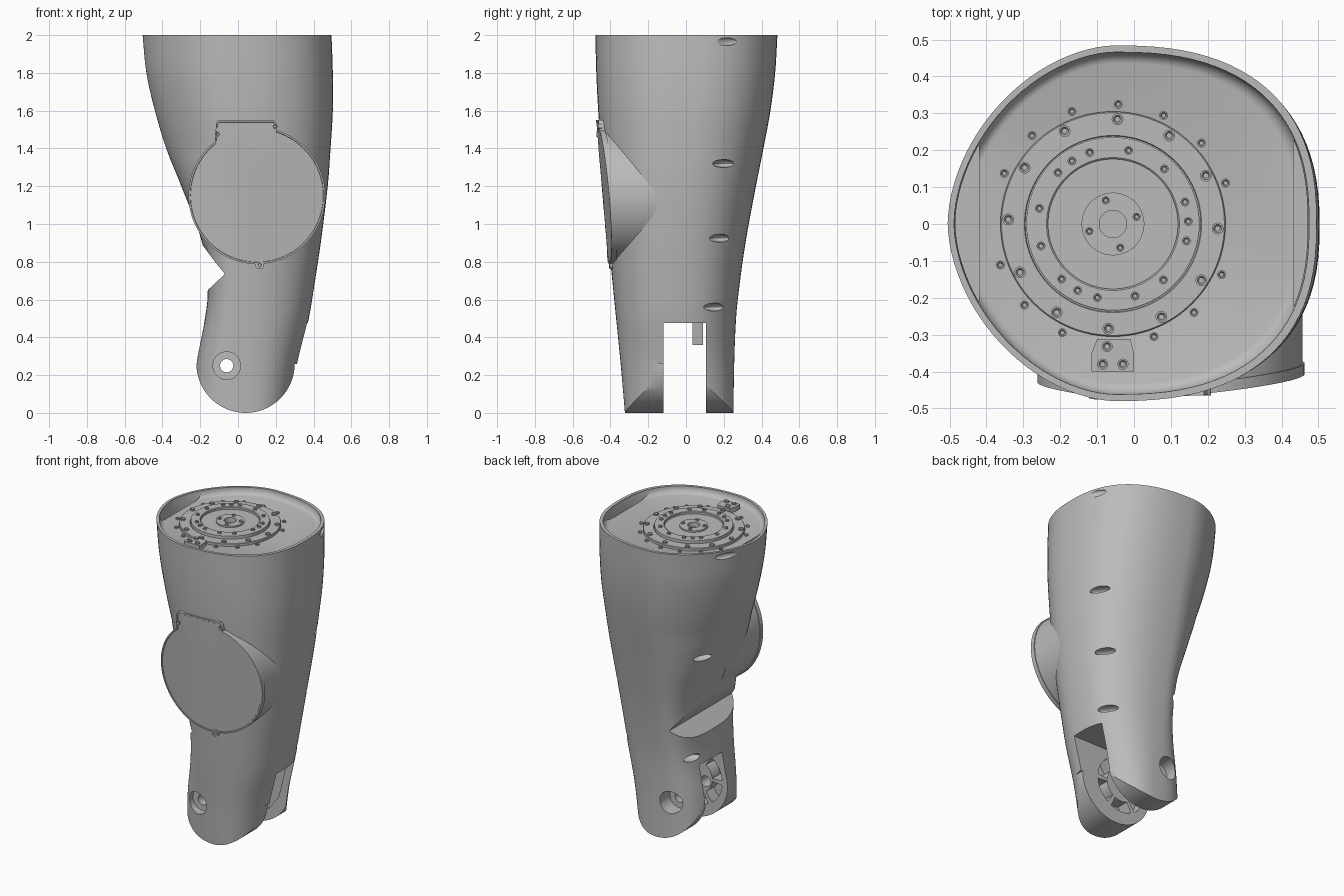
import bpy, bmesh
from math import cos, sin, pi, radians, copysign, hypot
from mathutils import Matrix

cube = bpy.data.objects.get("Cube")
if cube:
    bpy.data.objects.remove(cube)

grey = bpy.data.materials.new("plain grey")
grey.use_nodes = True
grey.diffuse_color = (0.5, 0.5, 0.5, 1)
grey.node_tree.nodes["Principled BSDF"].inputs["Base Color"].default_value = (0.5, 0.5, 0.5, 1)


# ---------- helpers ----------
def finish(bm, name):
    bmesh.ops.recalc_face_normals(bm, faces=bm.faces)
    mesh = bpy.data.meshes.new(name)
    bm.to_mesh(mesh)
    bm.free()
    mesh.materials.append(grey)
    ob = bpy.data.objects.new(name, mesh)
    bpy.context.collection.objects.link(ob)
    return ob


def loft(bm, rings):
    """Skin closed rings of points and cap both ends."""
    loops = [[bm.verts.new(p) for p in ring] for ring in rings]
    n = len(loops[0])
    for a, b in zip(loops, loops[1:]):
        for i in range(n):
            j = (i + 1) % n
            bm.faces.new((a[i], a[j], b[j], b[i]))
    bm.faces.new(loops[0][::-1])
    bm.faces.new(loops[-1])


def circle(cx, cy, r, n=48, start=0, end=360):
    steps = n if end - start == 360 else n + 1
    return [(cx + r * cos(radians(start + (end - start) * i / n)),
             cy + r * sin(radians(start + (end - start) * i / n))) for i in range(steps)]


def prism_y(name, pts, a, b):
    """Extrude an x-z outline along y."""
    bm = bmesh.new()
    loft(bm, [[(x, y, z) for x, z in pts] for y in (a, b)])
    return finish(bm, name)


def prism_z(name, pts, a, b):
    bm = bmesh.new()
    loft(bm, [[(x, y, z) for x, y in pts] for z in (a, b)])
    return finish(bm, name)


def smooth(ob, angle=32):
    bpy.ops.object.select_all(action='DESELECT')
    ob.select_set(True)
    bpy.context.view_layer.objects.active = ob
    bpy.ops.object.shade_smooth_by_angle(angle=radians(angle))


def cut(target, cutter):
    mod = target.modifiers.new("cut", 'BOOLEAN')
    mod.operation = 'DIFFERENCE'
    mod.solver = 'EXACT'
    mod.object = cutter
    cutter.hide_render = True
    bpy.context.view_layer.objects.active = target
    bpy.ops.object.modifier_apply(modifier=mod.name)
    bpy.data.objects.remove(cutter)


# ---------- body shape: height, left, right, front, back ----------
ROWS = [(-0.1, -0.25, 0.26, -0.315, 0.25), (0.25, -0.222, 0.315, -0.345, 0.255),
        (0.5, -0.175, 0.375, -0.37, 0.265), (0.65, -0.16, 0.4, -0.385, 0.28),
        (0.9, -0.19, 0.438, -0.41, 0.315), (1.2, -0.3, 0.475, -0.435, 0.37),
        (1.4, -0.38, 0.49, -0.45, 0.41), (1.6, -0.44, 0.502, -0.465, 0.447),
        (1.8, -0.485, 0.502, -0.475, 0.472), (2.0, -0.505, 0.495, -0.48, 0.484)]


def extents(z):
    k = max(i for i in range(len(ROWS) - 1) if ROWS[i][0] <= z)
    p, q = ROWS[k], ROWS[k + 1]
    o, r = ROWS[max(k - 1, 0)], ROWS[min(k + 2, len(ROWS) - 1)]
    h = q[0] - p[0]
    t = (z - p[0]) / h
    out = []
    for c in range(1, 5):
        m0 = (q[c] - o[c]) / (q[0] - o[0]) * h
        m1 = (r[c] - p[c]) / (r[0] - p[0]) * h
        out.append(p[c] * (1 - t) ** 2 * (1 + 2 * t) + m0 * t * (1 - t) ** 2
                   + q[c] * t * t * (3 - 2 * t) - m1 * t * t * (1 - t))
    return out


def section(z, scale=1, n=96):
    """Rounded outline: pointed on the -x side higher up, squarer at the fork."""
    left, right, front, back = extents(z)
    cx, cy = 0.05 - 0.05 * z, (front + back) / 2
    power_left = 1.8 + 1.2 * min(1, max(0, (1.4 - z) / 0.8))
    power_right = 2.35 + 0.06 * z
    pts = []
    for i in range(n):
        c, s = cos(2 * pi * i / n), sin(2 * pi * i / n)
        e = 2 / power_right if c > 0 else 2 / power_left
        rx = right - cx if c > 0 else cx - left
        pts.append((cx + scale * rx * copysign(abs(c) ** e, c),
                    cy + scale * (back - front) / 2 * copysign(abs(s) ** e, s)))
    return pts


bm = bmesh.new()
levels = [-0.1 + 2.1 * i / 42 for i in range(42)] + [2.0]
loft(bm, [[(x, y, z) for x, y in section(z)] for z in levels])
body = finish(bm, "leg_shell")

# rounded lower end, side notch and fork slot
cut(body, prism_y("end_cutter", circle(0.04, 0.26, 0.26, 48, 180, 360)
                  + [(0.6, 0.26), (0.6, -0.3), (-0.6, -0.3), (-0.6, 0.26)], -1, 1))
cut(body, prism_y("notch_cutter", [(-0.2, 0.905), (-0.115, 0.79), (-0.085, 0.755), (-0.07, 0.735),
                                   (-0.16, 0.65), (-0.4, 0.55), (-0.4, 0.905)], -1, 1))
cut(body, prism_y("slot_cutter", [(-1, -0.2), (1, -0.2), (1, 0.475), (-1, 0.475)], -0.12, 0.105))

# pivot bores and pockets in the fork
cut(body, prism_y("bore_cutter", circle(-0.06, 0.25, 0.035), -1, 1))
cut(body, prism_y("front_bore_cutter", circle(-0.06, 0.25, 0.073), -1, -0.28))
cut(body, prism_y("back_bore_cutter", circle(-0.06, 0.25, 0.073), 0.15, 1))
for a in range(0, 360, 60):
    sector = circle(0, 0.27, 0.18, 8, a + 5, a + 55) + circle(0, 0.27, 0.108, 8, a + 5, a + 55)[::-1]
    cut(body, prism_y("pocket_cutter", sector, -0.2, -0.1))
cut(body, prism_y("pocket_cutter", [(0.06, 0.43), (0.28, 0.43), (0.225, 0.2), (0.15, 0.1), (0.06, 0.06)], 0.1, 0.145))

# elongated dimples on both rear flanks
for z, y, side in [(1.965, 0.21, 1), (1.32, 0.2, 1), (0.925, 0.18, 1), (0.56, 0.15, 1),
                   (1.965, 0.21, -1), (1.24, 0.2, -1), (0.53, 0.15, -1)]:
    flank = [p for p in section(z, n=400) if p[1] > 0 and p[0] * side > 0]
    x = min(flank, key=lambda p: abs(p[1] - y))[0]
    depth, length = (0.015, 0.075) if z > 1.9 else (0.05, 0.065)
    bm = bmesh.new()
    bmesh.ops.create_uvsphere(bm, u_segments=24, v_segments=12, radius=1,
                              matrix=Matrix.Translation((x, y, z)) @ Matrix.Rotation(side * radians(33), 4, 'Z')
                              @ Matrix.Diagonal((depth, length, 0.021, 1)))
    cut(body, finish(bm, "dimple_cutter"))

# recessed top with filleted edge and two deeper side pockets
bm = bmesh.new()
loft(bm, [[(x, y, z) for x, y in section(2.0, s)]
          for z, s in [(1.955, 0.9), (1.959, 0.925), (1.97, 0.948), (1.985, 0.962), (2.1, 0.965)]])
cut(body, finish(bm, "top_cutter"))
rim = section(2.0, 0.955, 192)
cut(body, prism_z("pocket_cutter", [p for p in rim if p[0] < -0.42], 1.86, 2.1))
cut(body, prism_z("pocket_cutter", sorted((p for p in rim if p[0] > 0.43), key=lambda p: p[1]), 1.86, 2.1))
smooth(body)


# ---------- round side housing and gently bowed cover ----------
def cover_y(x, z):
    return -0.445 - (z - 1.15) * 0.085 + 0.085 * (hypot(x + 0.03, 0.05) - 0.05)


def domed(name, outline, back, steps):
    """Solid from back(x, z) to the bowed front; steps are (scale, inset) rings."""
    bm = bmesh.new()
    rings = [[(x, back(x, z), z) for x, z in outline]]
    for s, inset in steps:
        pts = [(0.1 + (x - 0.1) * s, 1.15 + (z - 1.15) * s) for x, z in outline]
        rings.append([(x, cover_y(x, z) + inset, z) for x, z in pts])
    loft(bm, rings)
    smooth(finish(bm, name))


INNER = [0.8, 0.6, 0.4, 0.2, 0.02]
domed("side_housing", circle(0.1, 1.15, 0.357, 96), lambda x, z: -0.06,
      [(1, 0.012)] + [(s, 0.012) for s in INNER])
edge = circle(0.1, 1.15, 0.362, 90, -232, 73) + [(0.2, 1.535), (0.19, 1.55), (-0.105, 1.55), (-0.115, 1.54)]
domed("side_cover", edge, lambda x, z: cover_y(x, z) + 0.03,
      [(1, 0), (0.975, 0), (0.97, 0.003)] + [(s, 0.003) for s in INNER])


# ---------- screws ----------
def screw(bm, x, y, z, r, axis):
    """Raised round head with a socket, facing +z or -y."""
    rings = [(r, -0.012), (r, 0.008), (r * 0.7, 0.008), (r * 0.45, 0.001)]
    loft(bm, [[(x + u, y + v, z + h) if axis == 'z' else (x + u, y - h, z + v)
               for u, v in circle(0, 0, rr, 16)] for rr, h in rings])


bm = bmesh.new()
for x, z in [(-0.108, 1.475), (0.195, 1.517), (0.115, 0.782)]:
    screw(bm, x, cover_y(x, z) + 0.004, z, 0.014, 'y')
finish(bm, "cover_screws")
smooth(prism_y("cover_lug", circle(0.115, 0.785, 0.024, 24), -0.36, cover_y(0.115, 0.785)))

# ---------- stepped mounting flange ----------
FX = -0.057
bm = bmesh.new()
loft(bm, [[(x, y, z) for x, y in circle(FX, 0, r, 96)] for r, z in [
    (0.305, 1.94), (0.305, 1.97), (0.302, 1.973), (0.24, 1.973), (0.238, 1.968),
    (0.235, 1.968), (0.235, 1.99), (0.232, 1.992), (0.18, 1.992), (0.176, 1.989), (0.176, 1.976),
    (0.085, 1.976), (0.085, 1.986), (0.037, 1.986), (0.037, 1.95)]])
smooth(finish(bm, "mounting_flange"))

bm = bmesh.new()
groups = [(0.325, 1.955, 0.012, [87.5 - 22.5 * i for i in range(16) if i not in (4, 8, 12)]),
          (0.284, 1.973, 0.016, [87.5 - 30 * i for i in range(12)]),
          (0.204, 1.992, 0.012, [78, 47, 17, 2, -13, -48, -73, -102, -118, -133, -163, 168, 137, 123, 108]),
          (0.067, 1.986, 0.011, [107, 17, -73, -163])]
for radius, z, r, angles in groups:
    for a in angles:
        screw(bm, FX + radius * cos(radians(a)), radius * sin(radians(a)), z, r, 'z')
for x, y in [(-0.073, -0.332), (-0.085, -0.38), (-0.03, -0.38)]:
    screw(bm, x, y, 1.985, 0.015, 'z')
finish(bm, "flange_screws")

# stop block beside the flange
prism_z("stop_block", [(-0.115, -0.35), (-0.115, -0.4), (0, -0.4), (0, -0.35), (-0.01, -0.312), (-0.1, -0.312)],
        1.94, 1.985)

# small stop tab under the slot roof
prism_y("slot_tab", [(0.08, 0.48), (0.2, 0.48), (0.18, 0.36), (0.1, 0.36)], 0.035, 0.09)
